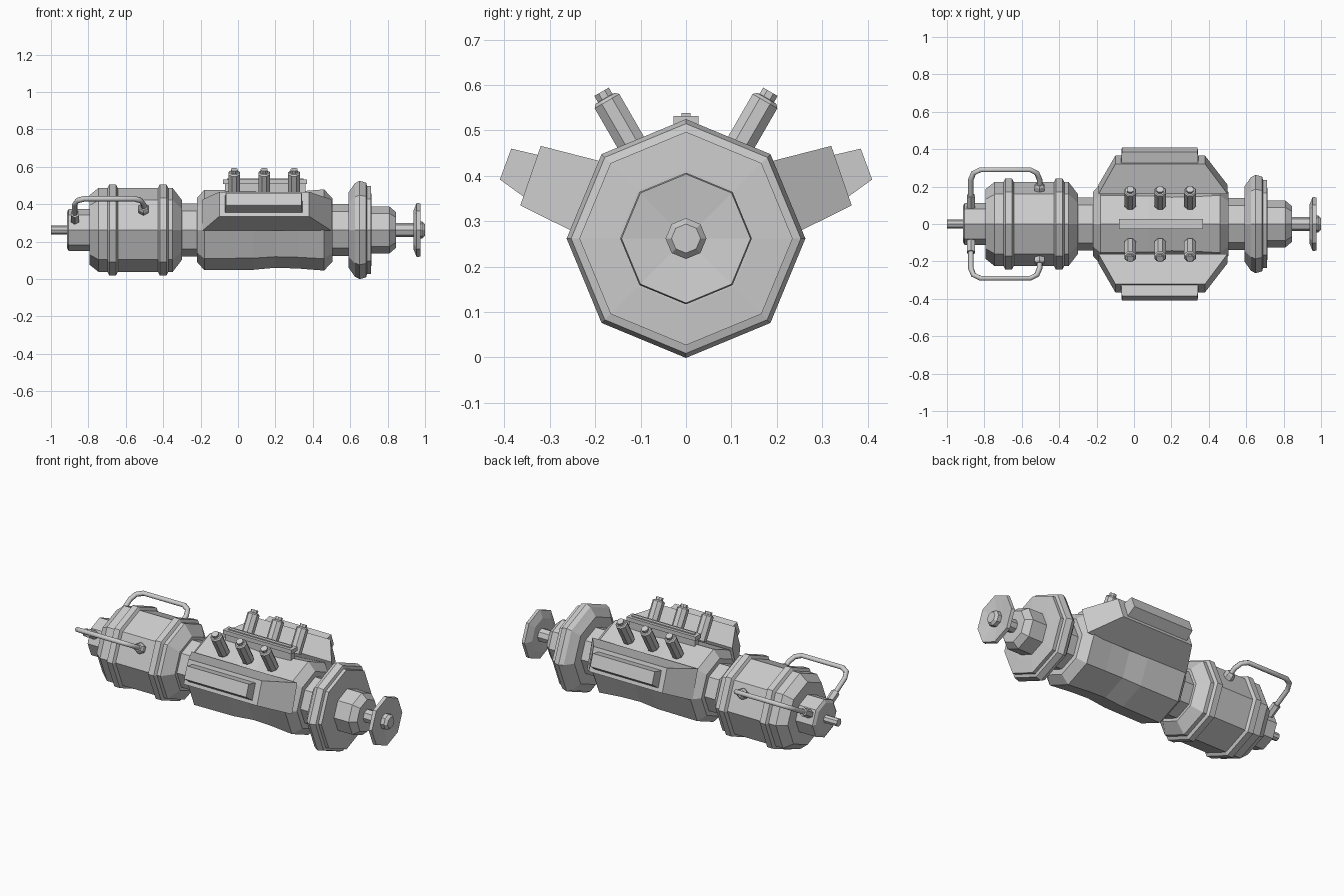
import bpy, bmesh
from math import cos, sin, tau, radians
from mathutils import Vector

if "Cube" in bpy.data.objects:
    bpy.data.objects.remove(bpy.data.objects["Cube"])

CZ = 0.262  # height of the main axis


def loft(name, rings):
    """Skin a closed solid through rings that have equal point counts."""
    bm = bmesh.new()
    loops = [[bm.verts.new(p) for p in ring] for ring in rings]
    n = len(loops[0])
    for a, b in zip(loops, loops[1:]):
        for i in range(n):
            j = (i + 1) % n
            bm.faces.new((a[i], a[j], b[j], b[i]))
    bm.faces.new(loops[0])
    bm.faces.new(loops[-1])
    bmesh.ops.recalc_face_normals(bm, faces=bm.faces)
    me = bpy.data.meshes.new(name)
    bm.to_mesh(me)
    bm.free()
    ob = bpy.data.objects.new(name, me)
    bpy.context.collection.objects.link(ob)
    return ob


def lathe(name, profile, sides=8):
    """Revolve (x, radius) pairs around the main axis, a corner pointing up."""
    return loft(name, [[(x, r * sin(tau * i / sides), CZ + r * cos(tau * i / sides))
                        for i in range(sides)] for x, r in profile])


def rod(name, start, direction, profile, sides=8):
    """Revolve (distance, radius) pairs around any line."""
    d = Vector(direction).normalized()
    u = Vector((1, 0, 0))
    v = d.cross(u)
    rings = []
    for t, r in profile:
        c = Vector(start) + d * t
        rings.append([c + r * (u * cos(tau * (i + .5) / sides) + v * sin(tau * (i + .5) / sides))
                      for i in range(sides)])
    return loft(name, rings)


def box(name, x0, x1, w, z0, z1):
    return loft(name, [[(x0, -w, z), (x1, -w, z), (x1, w, z), (x0, w, z)] for z in (z0, z1)])


# Left end: shaft, gearbox and drum with two bands
lathe("left_shaft", [(-1, .023), (-.9, .023)])
lathe("left_gearbox", [(-.915, .095), (-.905, .112), (-.78, .112)])
lathe("drum", [(-.795, .185), (-.745, .225), (-.35, .225), (-.3, .16)])
for i, x in enumerate((-.67, -.40)):
    lathe(f"drum_band_{i}", [(x - .03, .22), (x - .018, .243), (x + .018, .243), (x + .03, .22)])

# Centre: necks and body
lathe("left_neck", [(-.34, .142), (-.18, .142)])
lathe("body", [(-.22, .17), (-.18, .215), (.08, .213), (.2, .202), (.32, .206), (.46, .217), (.505, .17)])
lathe("right_neck", [(.46, .138), (.62, .138)])

# Right end: flange, motor, shaft and handwheel
lathe("flange", [(.59, .20), (.61, .228), (.625, .25), (.65, .263), (.685, .253), (.69, .235), (.71, .235), (.715, .15)])
lathe("motor", [(.69, .125), (.81, .125), (.845, .095)])
lathe("right_shaft", [(.83, .038), (.95, .038)])
lathe("handwheel", [(.945, .035), (.937, .1), (.955, .145), (.975, .142), (.962, .045), (.985, .045), (1, .032)])

for s, side in ((-1, "front"), (1, "back")):
    # Sloping side wing and its cover pad
    def section(x0, x1, top, bottom):
        return [(x0, s * top[0], top[1]), (x1, s * top[0], top[1]),
                (x1, s * bottom[0], bottom[1]), (x0, s * bottom[0], bottom[1])]

    loft(f"{side}_wing", [section(-.19, .5, (.16, .425), (.21, .258)),
                          section(-.1, .38, (.32, .466), (.365, .335))])
    loft(f"{side}_wing_pad", [section(-.07, .345, (.30, .44), (.345, .345)),
                              section(-.065, .34, (.385, .46), (.41, .392))])

    # Row of angled studs with caps
    for i, x in enumerate((-.02, .14, .30)):
        rod(f"{side}_stud_{i}", (x, s * .105, .445), (0, s * .5, .866),
            [(0, .034), (.138, .034), (.145, .027), (.146, .02), (.162, .02)])

    # Hose bent in a plane raised 30 degrees, with end fittings
    dy, dz = s * cos(radians(30)), sin(radians(30))

    def at(x, r):
        return (x, r * dy, CZ + r * dz)

    path = [(-.872, .1), (-.872, .275), (-.858, .315), (-.82, .335),
            (-.555, .335), (-.52, .315), (-.505, .275), (-.505, .2)]
    cu = bpy.data.curves.new(f"{side}_hose", "CURVE")
    cu.dimensions = "3D"
    cu.bevel_depth = .015
    cu.bevel_resolution = 1
    cu.use_fill_caps = True
    sp = cu.splines.new("POLY")
    sp.points.add(len(path) - 1)
    for p, (x, r) in zip(sp.points, path):
        p.co = (*at(x, r), 1)
    bpy.context.collection.objects.link(bpy.data.objects.new(f"{side}_hose", cu))
    rod(f"{side}_hose_inlet", at(-.872, .08), (0, dy, dz), [(0, .024), (.095, .024)], 6)
    rod(f"{side}_hose_outlet", at(-.505, .19), (0, dy, dz), [(0, .03), (.045, .03), (.055, .022)], 6)

# Rail on top of the body
box("rail_base", -.07, .36, .017, .45, .51)
box("rail_plate", -.08, .37, .027, .508, .532)
box("rail_strip", -.06, .35, .01, .53, .538)
